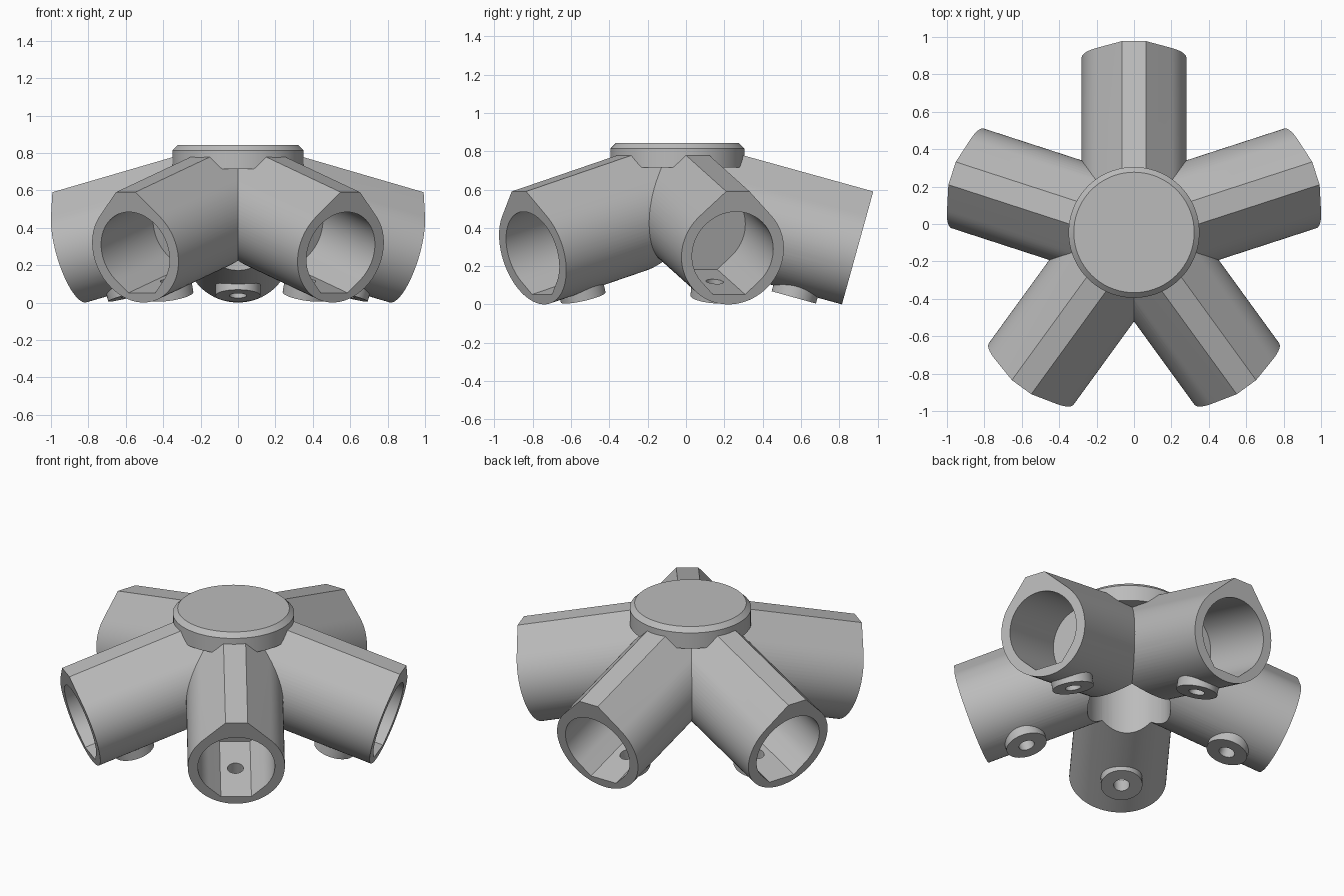
import bpy, bmesh, math
from mathutils import Matrix, Vector

if "Cube" in bpy.data.objects:
    bpy.data.objects.remove(bpy.data.objects["Cube"], do_unlink=True)

HUB = Vector((0, -0.045, 0))
TILT = math.radians(15.5)
REACH, AXIS_Z = 0.934, 0.27      # middle of each socket mouth
ARM_LENGTH = (REACH - 0.1) / math.cos(TILT)
UP = Vector((0, 0, 1))

grey = bpy.data.materials.new("plain grey")
grey.use_nodes = True
grey.diffuse_color = (0.5, 0.5, 0.5, 1)
grey.node_tree.nodes["Principled BSDF"].inputs["Base Color"].default_value = (0.5, 0.5, 0.5, 1)


def add_object(name, bm):
    bmesh.ops.recalc_face_normals(bm, faces=bm.faces)
    mesh = bpy.data.meshes.new(name)
    bm.to_mesh(mesh)
    bm.free()
    mesh.materials.append(grey)
    obj = bpy.data.objects.new(name, mesh)
    bpy.context.collection.objects.link(obj)
    return obj


def teardrop(radius, height, flip=1, steps=60):
    """Circle with 45 degree shoulders and a flat top; flip=-1 turns it over."""
    pts = []
    for i in range(steps + 1):
        a = math.radians(135 + 270 * i / steps)
        pts.append((radius * math.cos(a), radius * math.sin(a)))
    half = radius * math.sqrt(2) - height
    pts += [(half, height), (-half, height)]
    return [(x, flip * y) for x, y in pts]


def circle(radius, steps=48):
    return [(radius * math.cos(math.tau * i / steps), radius * math.sin(math.tau * i / steps))
            for i in range(steps)]


def prism(name, pts, z0, z1, matrix):
    bm = bmesh.new()
    low = [bm.verts.new((x, y, z0)) for x, y in pts]
    high = [bm.verts.new((x, y, z1)) for x, y in pts]
    bm.faces.new(low[::-1])
    bm.faces.new(high)
    for i in range(len(pts)):
        j = (i + 1) % len(pts)
        bm.faces.new((low[i], low[j], high[j], high[i]))
    bm.transform(matrix)
    return add_object(name, bm)


def combine(target, tool, operation):
    mod = target.modifiers.new("combine", "BOOLEAN")
    mod.operation, mod.solver, mod.object = operation, "MANIFOLD", tool
    graph = bpy.context.evaluated_depsgraph_get()
    mesh = bpy.data.meshes.new_from_object(target.evaluated_get(graph))
    target.modifiers.clear()
    target.data = mesh
    bpy.data.objects.remove(tool, do_unlink=True)


def arm_frame(index):
    """Local x across, y up, z outward, origin in the middle of the mouth."""
    a = math.radians(90 + 72 * index)
    out = Vector((math.cos(a), math.sin(a), 0))
    axis = out * math.cos(TILT) - UP * math.sin(TILT)
    up = out * math.sin(TILT) + UP * math.cos(TILT)
    rot = Matrix((up.cross(axis), up, axis)).transposed().to_4x4()
    return Matrix.Translation(HUB + out * REACH + UP * AXIS_Z) @ rot


# Turns a prism to point down from an arm, at the bolt position
down = Matrix.Translation((0, 0, -0.252)) @ Matrix.Rotation(math.radians(90), 4, "X")

# Each arm: sloping tube, bolt boss, blind pole socket and bolt hole
arms = []
for index in range(5):
    frame = arm_frame(index)
    arm = prism("socket_arms", teardrop(0.28, 0.332, steps=60 + index), -ARM_LENGTH, 0, frame)
    combine(arm, prism("boss", circle(0.12), 0.235, 0.312, frame @ down), "UNION")
    combine(arm, prism("bore", teardrop(0.222, 0.226, -1), -0.49, 0.1, frame), "DIFFERENCE")
    combine(arm, prism("hole", circle(0.046, 32), 0.1, 0.4, frame @ down), "DIFFERENCE")
    arms.append(arm)

# Merge the arms around a hollow centre, open underneath
body = arms[0]
for arm in arms[1:]:
    combine(body, arm, "UNION")
well = prism("well", circle(0.24, 64), -0.1, 1.2, Matrix.Translation(HUB))
combine(body, well, "DIFFERENCE")

# Round cap with bevelled top rim
cap = prism("top_cap", circle(0.35, 72), 0.715, 0.842, Matrix.Translation(HUB))
bm = bmesh.new()
bm.from_mesh(cap.data)
rim = [e for e in bm.edges if all(v.co.z > 0.8 for v in e.verts)]
bmesh.ops.bevel(bm, geom=rim, offset=0.028, segments=1, affect="EDGES")
bm.to_mesh(cap.data)
bm.free()

# Smooth round walls, crisp edges
bpy.ops.object.select_all(action="DESELECT")
for obj in (body, cap):
    obj.select_set(True)
bpy.context.view_layer.objects.active = body
bpy.ops.object.shade_smooth_by_angle(angle=math.radians(25))
